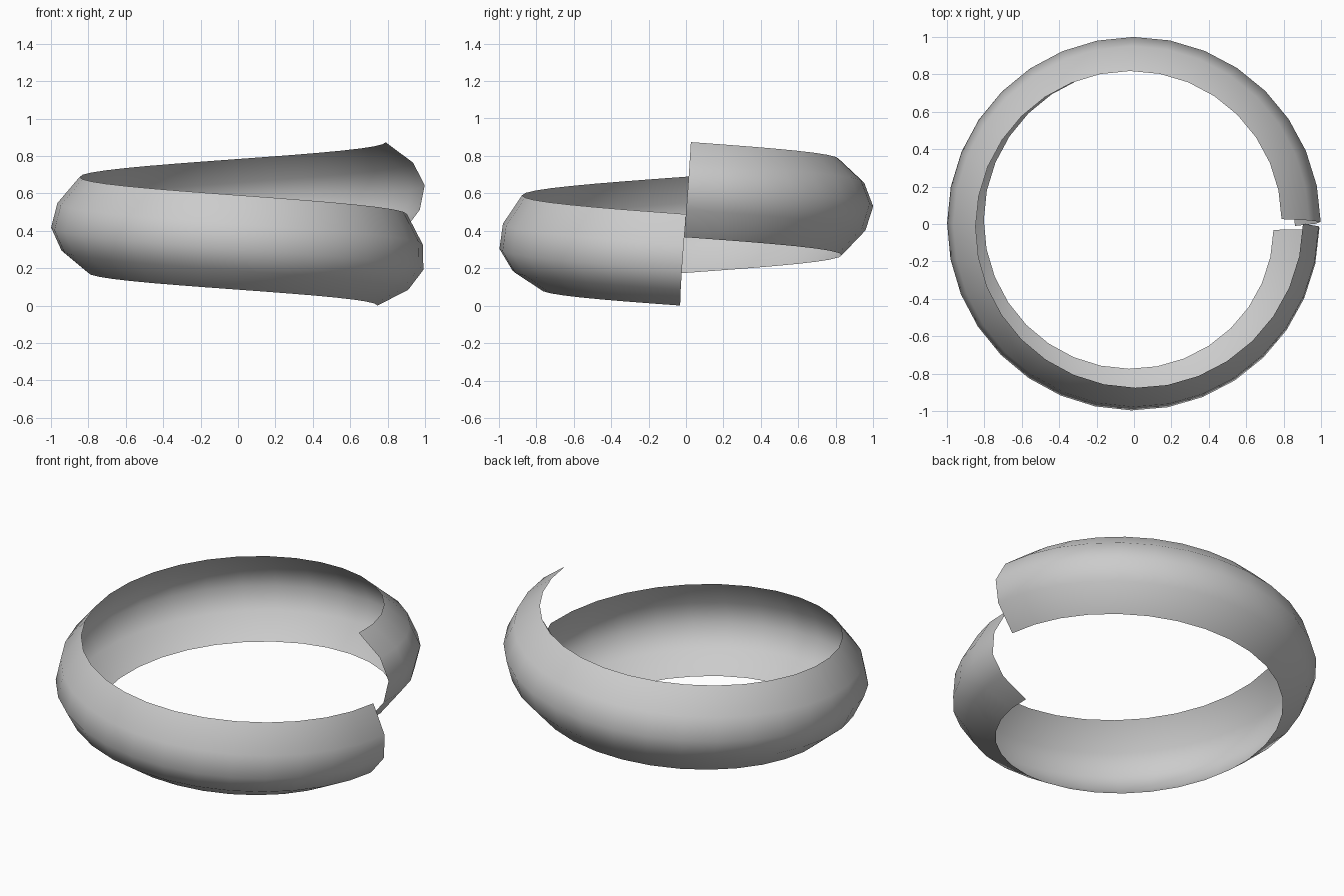
import bpy
import bmesh
from math import sin, cos, radians
from mathutils import Vector

if "Cube" in bpy.data.objects:
    bpy.data.objects.remove(bpy.data.objects["Cube"])

STEPS = 32
RADIUS = 0.825
RISE = 0.375
# arched cross-section: (outward, along width)
PROFILE = [(0, -0.257), (0.13, -0.128), (0.175, 0), (0.13, 0.128), (0, 0.257)]


def lerp(a, b, t):
    return a + (b - a) * t


# one-turn helical band, slowly twisting along its length
bm = bmesh.new()
rings = []
for i in range(STEPS + 1):
    t = i / STEPS
    a = radians(lerp(-1.05, -359.45, t))
    tilt = radians(lerp(17.8, -8, t))
    radial = Vector((cos(a), sin(a), 0))
    tangent = Vector((sin(a) * RADIUS, -cos(a) * RADIUS, RISE / 6.283)).normalized()
    up = tangent.cross(radial)
    if up.z < 0:
        up.negate()
    out = radial * cos(tilt) - up * sin(tilt)
    side = radial * sin(tilt) + up * cos(tilt)
    centre = radial * RADIUS + Vector((0, 0, 0.245 + RISE * t))
    rings.append([bm.verts.new(centre + out * u + side * v) for u, v in PROFILE])

for r0, r1 in zip(rings, rings[1:]):
    for j in range(len(PROFILE) - 1):
        f = bm.faces.new((r0[j], r0[j + 1], r1[j + 1], r1[j]))
        f.smooth = True

# face the normals outward
bm.normal_update()
mid = bm.faces[:][0]
c = mid.calc_center_median()
if mid.normal.dot(Vector((c.x, c.y, 0))) < 0:
    bmesh.ops.reverse_faces(bm, faces=bm.faces[:])

mesh = bpy.data.meshes.new("spiral_band")
bm.to_mesh(mesh)
bm.free()
band = bpy.data.objects.new("spiral_band", mesh)
bpy.context.collection.objects.link(band)
